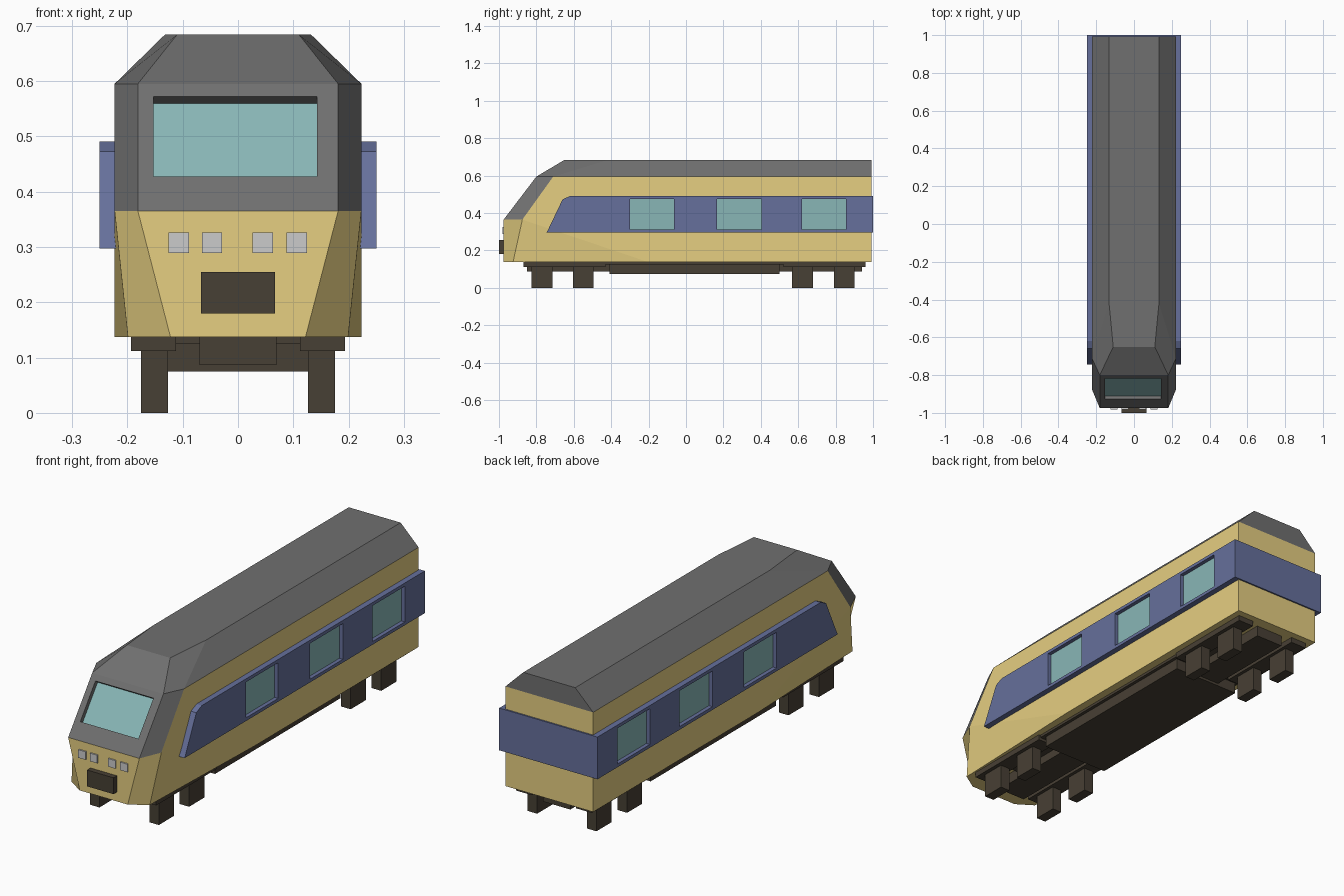
import bpy, bmesh
from mathutils import Matrix, Vector

if "Cube" in bpy.data.objects:
    bpy.data.objects.remove(bpy.data.objects["Cube"])


def material(name, *rgb):
    """Material from display (sRGB) values, stored as linear colour."""
    m = bpy.data.materials.new(name)
    m.diffuse_color = (*[((c + .055) / 1.055) ** 2.4 for c in rgb], 1)
    m.use_nodes = True
    m.node_tree.nodes["Principled BSDF"].inputs["Base Color"].default_value = m.diffuse_color
    return m


GREY = material("roof_grey", 0.44, 0.44, 0.44)
TAN = material("tan_paint", 0.90, 0.81, 0.505)
BLUE = material("blue_paint", 0.40, 0.44, 0.61)
DARK = material("dark_metal", 0.28, 0.25, 0.205)
GLASS = material("teal_glass", 0.535, 0.715, 0.715)
LAMP = material("lamp_grey", 0.80, 0.80, 0.81)


def finish(name, bm, *mats):
    bmesh.ops.recalc_face_normals(bm, faces=bm.faces)
    me = bpy.data.meshes.new(name)
    bm.to_mesh(me)
    bm.free()
    for m in mats:
        me.materials.append(m)
    ob = bpy.data.objects.new(name, me)
    bpy.context.collection.objects.link(ob)
    return ob


def add_box(bm, x, y, z):
    """Box from (min, max) ranges."""
    size = [r[1] - r[0] for r in (x, y, z)]
    mid = [(r[0] + r[1]) / 2 for r in (x, y, z)]
    mat = Matrix.Translation(mid) @ Matrix.Diagonal((*size, 1))
    bmesh.ops.create_cube(bm, size=1, matrix=mat)


def boxes(name, ranges, mat, mirror=False):
    bm = bmesh.new()
    for x, y, z in ranges:
        add_box(bm, x, y, z)
        if mirror:
            add_box(bm, (-x[1], -x[0]), y, z)
    return finish(name, bm, mat)


def cut(ob, cutter):
    mod = ob.modifiers.new("cut", 'BOOLEAN')
    mod.operation = 'DIFFERENCE'
    mod.solver = 'EXACT'
    mod.object = cutter
    cutter.hide_render = True
    cutter.hide_viewport = True


# Car body: named right-hand corners, mirrored to the left
P = dict(A=(.122, -.975, .137), B=(.181, -.975, .365), C=(.199, -.925, .137),
         D=(.223, -.875, .365), E=(.223, -.20, .137), F=(.223, .993, .137),
         G=(.223, .993, .595), H=(.223, -.71, .595), I=(.181, -.80, .595),
         J=(.11, -.65, .684), K=(.132, -.42, .684), L=(.132, .993, .684))
bm = bmesh.new()
right = {k: bm.verts.new(v) for k, v in P.items()}
left = {k: bm.verts.new((-v[0], v[1], v[2])) for k, v in P.items()}
for keys, slot in (("ABDC", 1), ("CDE", 1), ("DEFGH", 1), ("BDHI", 0), ("HIJK", 0), ("HKLG", 0)):
    for side in (right, left):
        bm.faces.new([side[k] for k in keys]).material_index = slot
# faces spanning the centre line: front, windscreen, brow, roof, back, underside
for keys, slot in (("AB", 1), ("BI", 0), ("IJ", 0), ("JKL", 0), ("GL", 0), ("FG", 1), ("ACEF", 1)):
    loop = [right[k] for k in keys] + [left[k] for k in reversed(keys)]
    bm.faces.new(loop).material_index = slot
body = finish("car_body", bm, GREY, TAN)

# Recessed windscreen on the sloping nose
normal = Vector((0, -.796, .606))
centre = Vector((-.005, -.8727, .4995))


def screen_box(name, low, high, mat):
    bm = bmesh.new()
    place = (Matrix.Translation(centre + normal * (low + high) / 2)
             @ Matrix.Rotation(.92, 4, 'X') @ Matrix.Diagonal((.295, .182, high - low, 1)))
    bmesh.ops.create_cube(bm, size=1, matrix=place)
    return finish(name, bm, mat)


cut(body, screen_box("windscreen_cutter", -.022, .03, GREY))
screen_box("windscreen", -.035, -.02, GLASS)

# Blue side belt wrapping round the back end
profile = [(-.745, .297), (-.737, .312), (-.66, .473), (-.62, .491), (1, .491), (1, .297)]
bm = bmesh.new()
face = bm.faces.new([bm.verts.new((-.25, y, z)) for y, z in profile])
ext = bmesh.ops.extrude_face_region(bm, geom=[face])
bmesh.ops.translate(bm, vec=(.5, 0, 0),
                    verts=[v for v in ext["geom"] if isinstance(v, bmesh.types.BMVert)])
belt = finish("side_belt", bm, BLUE)

# Recessed side windows
spans = [(-.30, -.065), (.165, .405), (.62, .855)]
cut(belt, boxes("window_cutter", [((.230, .3), s, (.312, .476)) for s in spans], BLUE, True))
boxes("side_windows", [((.20, .232), s, (.312, .476)) for s in spans], GLASS, True)

# Headlights and coupler
boxes("headlights", [((x - .0185, x + .0185), (-.982, -.96), (.289, .326))
                     for x in (-.107, -.047, .045, .106)], LAMP)
boxes("coupler", [((-.067, .067), (-1, -.96), (.18, .255))], DARK)

# Underframe: floor plate, equipment box, bogies and block wheels
boxes("floor_plate", [((-.185, .185), (-.73, .83), (.125, .14))], DARK)
boxes("equipment_box", [((-.17, .17), (-.41, .50), (.075, .14))], DARK)
boxes("bogie_beams", [((-.07, .07), (-.85, -.41), (.087, .14)),
                      ((-.07, .07), (.50, .94), (.087, .14))], DARK)
boxes("bogie_frames", [((.112, .193), (-.87, -.43), (.112, .14)),
                       ((.112, .193), (.52, .96), (.112, .14))], DARK, True)
boxes("wheels", [((.127, .175), (y - .055, y + .055), (0, .13))
                 for y in (-.77, -.55, .623, .845)], DARK, True)
